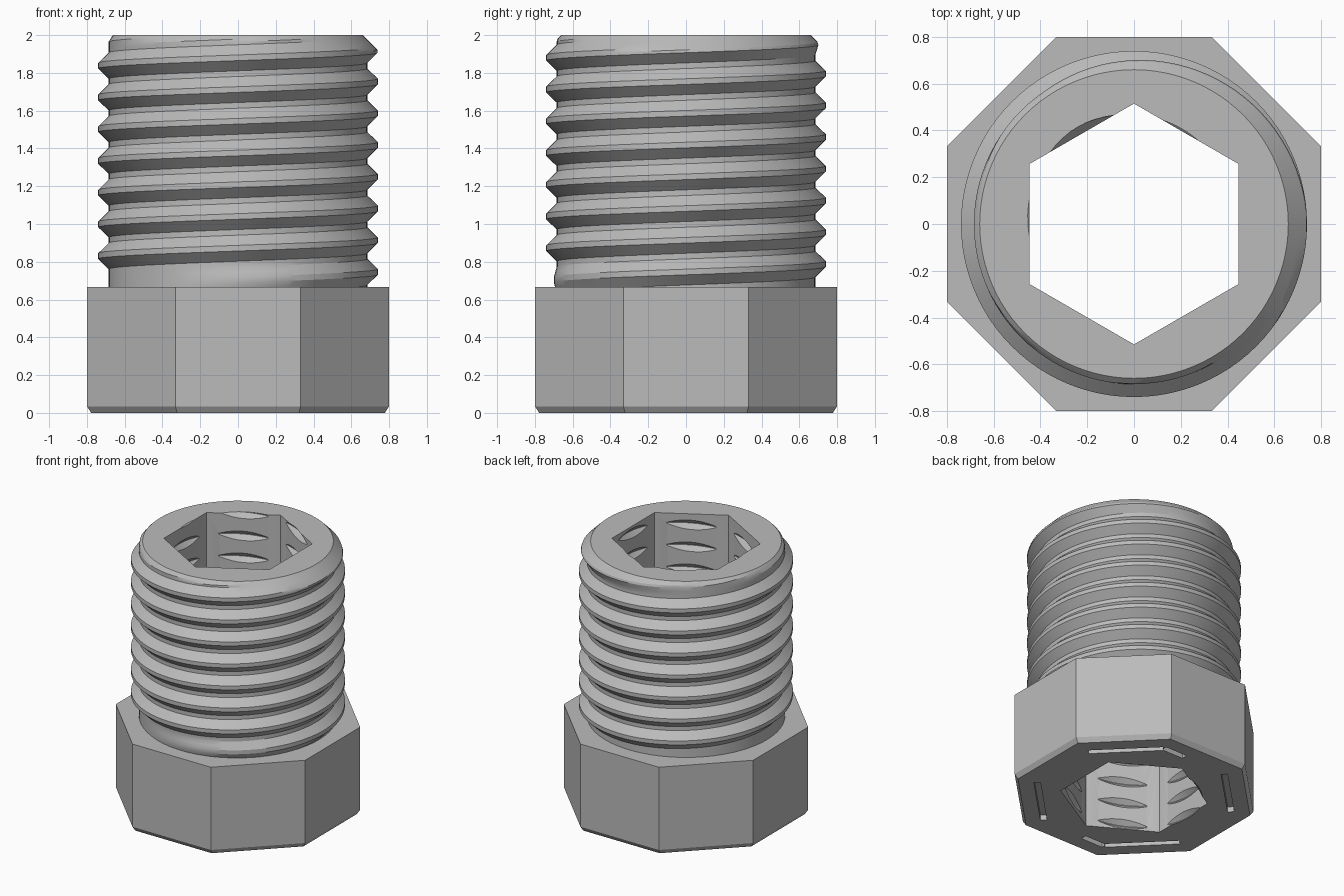
import bpy, bmesh, math
from mathutils import Matrix

PITCH = 0.168
HEAD_TOP = 0.667
TOP = 2.0

if "Cube" in bpy.data.objects:
    bpy.data.objects.remove(bpy.data.objects["Cube"], do_unlink=True)

metal = bpy.data.materials.new("grey_metal")
metal.use_nodes = True
grey = (0.5, 0.5, 0.5, 1.0)
metal.diffuse_color = grey
metal.node_tree.nodes["Principled BSDF"].inputs["Base Color"].default_value = grey


def make_object(name, bm):
    bmesh.ops.recalc_face_normals(bm, faces=bm.faces[:])
    mesh = bpy.data.meshes.new(name)
    bm.to_mesh(mesh)
    bm.free()
    mesh.materials.append(metal)
    obj = bpy.data.objects.new(name, mesh)
    bpy.context.collection.objects.link(obj)
    return obj


def thread(name, root, crest, flat, z_low, z_high, phase, fade=None, limit=None, steps=96):
    """Closed right-handed screw; phase is the crest height at angle zero."""
    flank = PITCH / 2 - flat
    stops = [(0, 0), (flat / 2, 0), (flat / 2 + flank / 2, 0.5), (flat / 2 + flank, 1),
             (PITCH / 2, 1), (PITCH - flat / 2 - flank, 1),
             (PITCH - flat / 2 - flank / 2, 0.5), (PITCH - flat / 2, 0), (PITCH, 0)]
    first = math.floor((z_low - phase) / PITCH) - 2
    last = math.ceil((z_high - phase) / PITCH) + 2
    bm = bmesh.new()
    previous = None
    for i in range((last - first) * steps + 1):
        angle = math.tau * (i % steps) / steps
        peak = phase + PITCH * (first + i / steps)
        height = (crest - root) * (fade(peak) if fade else 1)
        row = []
        for dz, h in stops:
            z = peak - PITCH / 2 + dz
            r = root + h * height
            if limit:
                r = min(r, limit(z))
            row.append(bm.verts.new((r * math.cos(angle), r * math.sin(angle), z)))
        if previous:
            for a, b, c, d in zip(previous, row, row[1:], previous[1:]):
                bm.faces.new((a, b, c, d))
        previous = row
    bmesh.ops.remove_doubles(bm, verts=bm.verts[:], dist=0.0001)
    # Trim both ends flat and close them
    for z, n in ((z_low, -1), (z_high, 1)):
        bmesh.ops.bisect_plane(bm, geom=bm.verts[:] + bm.edges[:] + bm.faces[:], dist=0.00001,
                               plane_co=(0, 0, z), plane_no=(0, 0, n), clear_outer=True)
        rim = [e for e in bm.edges if e.is_boundary
               and all(abs(v.co.z - z) < 0.0001 for v in e.verts)]
        bmesh.ops.holes_fill(bm, edges=rim, sides=0)
    return make_object(name, bm)


def prism(name, sides, radius, z_low, z_high, turn):
    bm = bmesh.new()
    bmesh.ops.create_cone(bm, cap_ends=True, segments=sides, radius1=radius, radius2=radius,
                          depth=z_high - z_low,
                          matrix=Matrix.Translation((0, 0, (z_low + z_high) / 2))
                          @ Matrix.Rotation(turn, 4, 'Z'))
    return make_object(name, bm)


def ramp(a, b, z):
    return max(0.0, min(1.0, (z - a) / (b - a)))


# Threaded shaft, with the thread running out at both ends and a chamfered tip
shaft = thread("threaded_shaft", 0.685, 0.74, 0.03, HEAD_TOP, TOP, 0.746,
               fade=lambda z: ramp(0.69, 0.745, z) * (1 - ramp(1.925, 1.98, z)),
               limit=lambda z: 0.66 + TOP - z)

# Octagonal head with a chamfered bottom edge
head = prism("octagonal_head", 8, 0.8 / math.cos(math.pi / 8), 0, HEAD_TOP, math.pi / 8)
bm = bmesh.new()
bm.from_mesh(head.data)
for v in bm.verts:
    if v.co.z < 0.01:
        v.co.z = 0.035
base = min(bm.faces, key=lambda f: f.calc_center_median().z)
lower = bmesh.ops.extrude_discrete_faces(bm, faces=[base])["faces"][0]
for v in lower.verts:
    v.co.x *= 0.972
    v.co.y *= 0.972
    v.co.z = 0
bm.to_mesh(head.data)
bm.free()

# Cutters: hexagonal bore, inner thread and slots under the head
hexagon = prism("bore_cutter", 6, 0.515, -0.2, 2.2, 0)
# Crest reaches the top face at an angle of 120 degrees
inner = thread("inner_thread_cutter", 0.40, 0.48, 0.004, -0.15, 2.15, TOP - PITCH / 3, steps=72)


def slot_box(bm, angle, start, end):
    box = Matrix.Rotation(angle, 4, 'Z') @ Matrix.Translation((0.65, (start + end) / 2, 0))
    bmesh.ops.create_cube(bm, size=1, matrix=box @ Matrix.Diagonal((0.045, end - start, 0.08, 1)))


bm = bmesh.new()
for k in range(4):
    slot_box(bm, math.radians(45 + 90 * k), -0.26, 0.26)
slots = make_object("slot_cutter", bm)
bm = bmesh.new()
for degrees in (90, 270):
    slot_box(bm, math.radians(degrees), -0.275, -0.09)
returns = make_object("slot_return_cutter", bm)


def cut(obj, cutters):
    bpy.ops.object.select_all(action='DESELECT')
    bpy.context.view_layer.objects.active = obj
    obj.select_set(True)
    for cutter in cutters:
        mod = obj.modifiers.new(cutter.name, 'BOOLEAN')
        mod.operation = 'DIFFERENCE'
        mod.solver = 'EXACT'
        mod.object = cutter
        bpy.ops.object.modifier_apply(modifier=mod.name)
    bpy.ops.object.shade_smooth_by_angle(angle=math.radians(25))


cut(shaft, [hexagon, inner])
cut(head, [hexagon, inner, slots, returns])
for cutter in (hexagon, inner, slots, returns):
    bpy.data.objects.remove(cutter, do_unlink=True)
